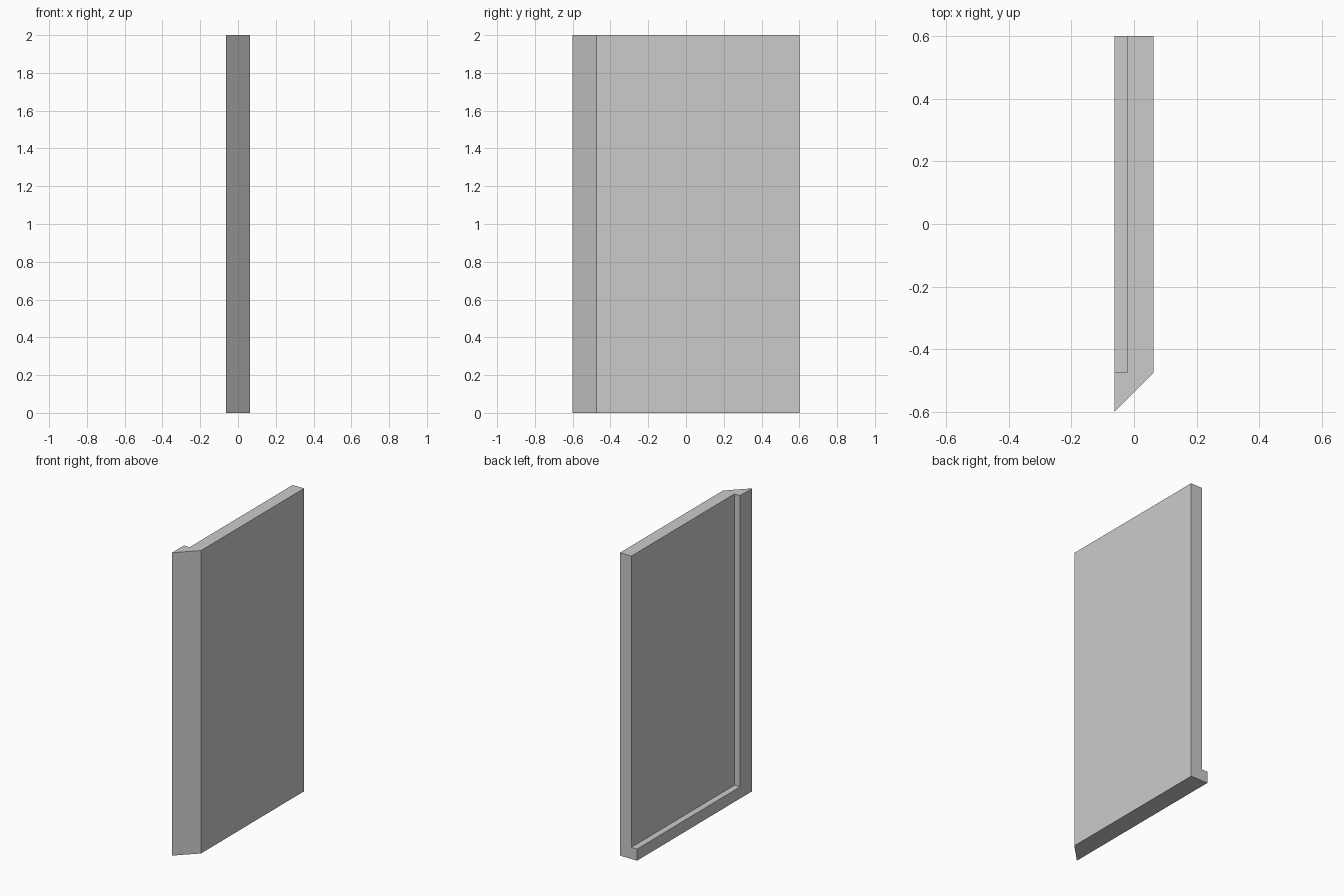
import bpy, bmesh

if "Cube" in bpy.data.objects:
    bpy.data.objects.remove(bpy.data.objects["Cube"])

HALF_T, HALF_W, HEIGHT = 0.0625, 0.6, 2.0   # half thickness, half width, height
MITRE = -0.475                              # y where the bevelled edge ends
REBATE_X, LIP_Z = -0.021, 0.077             # recess depth plane, bottom lip height


def prism(name, profile, z0, z1):
    """Extrude an x/y outline from z0 to z1."""
    bm = bmesh.new()
    face = bm.faces.new([bm.verts.new((x, y, z0)) for x, y in profile])
    ext = bmesh.ops.extrude_face_region(bm, geom=[face])
    verts = [v for v in ext["geom"] if isinstance(v, bmesh.types.BMVert)]
    bmesh.ops.translate(bm, verts=verts, vec=(0, 0, z1 - z0))
    bmesh.ops.recalc_face_normals(bm, faces=bm.faces)
    mesh = bpy.data.meshes.new(name)
    bm.to_mesh(mesh)
    bm.free()
    obj = bpy.data.objects.new(name, mesh)
    bpy.context.collection.objects.link(obj)
    return obj


# Slab with one mitred vertical edge
panel = prism("door_panel", [(-HALF_T, -HALF_W), (HALF_T, MITRE),
                             (HALF_T, HALF_W), (-HALF_T, HALF_W)], 0, HEIGHT)

# Recess on the back face, open at the top and the far side
cutter = prism("recess_cutter", [(-0.2, MITRE), (REBATE_X, MITRE),
                                 (REBATE_X, 0.8), (-0.2, 0.8)], LIP_Z, HEIGHT + 0.2)
cutter.hide_render = True

recess = panel.modifiers.new("recess", 'BOOLEAN')
recess.operation = 'DIFFERENCE'
recess.solver = 'EXACT'
recess.object = cutter
bpy.context.view_layer.objects.active = panel
panel.select_set(True)
bpy.ops.object.modifier_apply(modifier=recess.name)
bpy.data.objects.remove(cutter)
